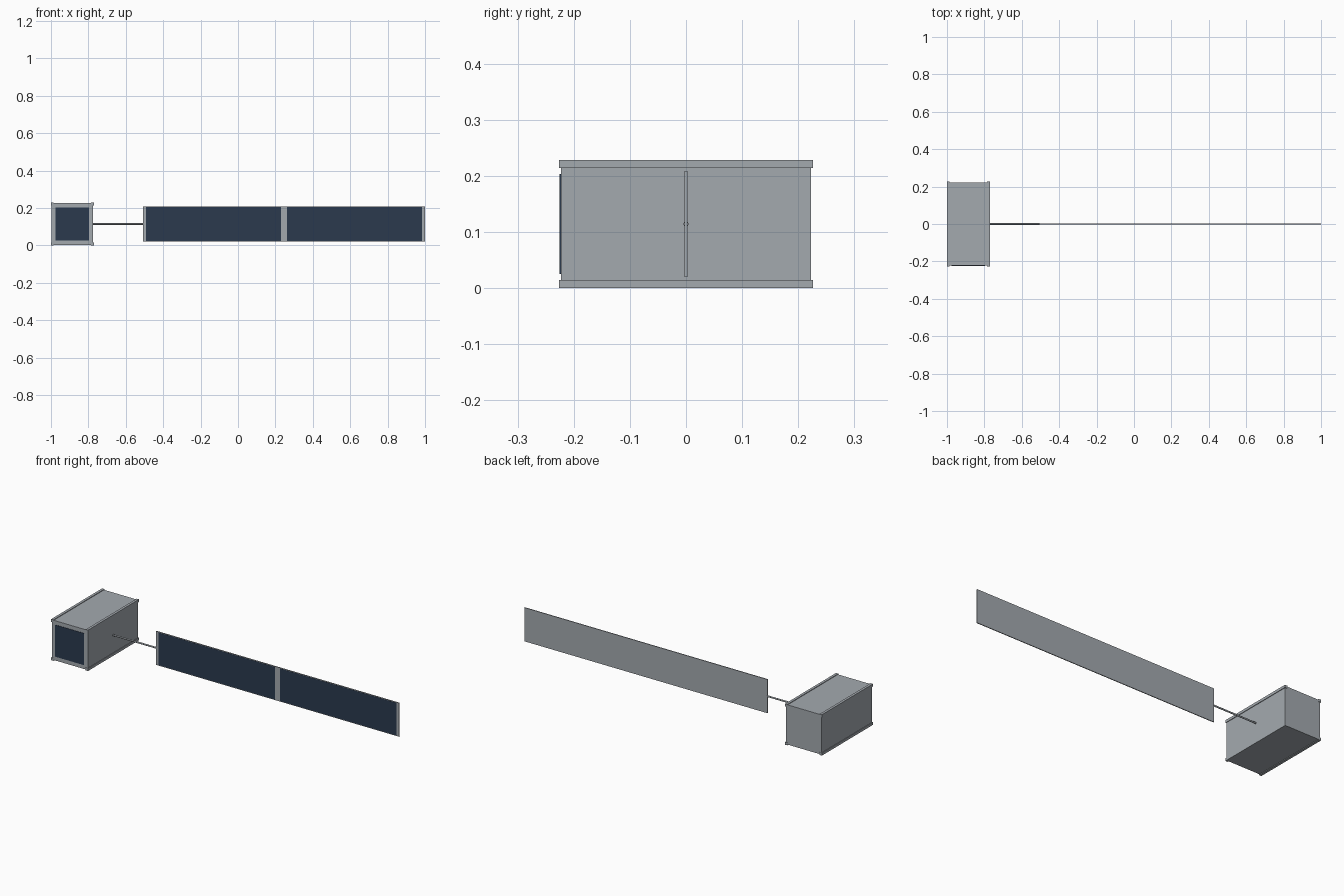
import bpy
import math

cube = bpy.data.objects.get("Cube")
if cube:
    bpy.data.objects.remove(cube, do_unlink=True)


def material(name, rgb):
    mat = bpy.data.materials.new(name)
    mat.use_nodes = True
    color = (*rgb, 1.0)
    mat.diffuse_color = color
    mat.node_tree.nodes["Principled BSDF"].inputs["Base Color"].default_value = color
    return mat


def box(name, center, size, mat):
    bpy.ops.mesh.primitive_cube_add(size=1, location=center)
    obj = bpy.context.object
    obj.name = name
    obj.scale = size
    bpy.ops.object.transform_apply(location=False, rotation=False, scale=True)
    obj.data.materials.append(mat)
    return obj


metal = material("grey metal", (0.37, 0.40, 0.43))
solar = material("dark blue solar cell", (0.024, 0.042, 0.076))

MID_Z = 0.1145
BODY_X = -0.8855
BODY_W = 0.2225
BODY_L = 0.446
RAIL = 0.0145

# Body with a dark plate on its front end
box("body", (BODY_X, 0, MID_Z), (BODY_W, BODY_L, BODY_W), metal)
box("front_solar_plate", (BODY_X, -BODY_L / 2, MID_Z), (0.178, 0.004, 0.178), solar)

# Long rails along the four body edges
rail_offset = MID_Z - RAIL / 2
for side, sx in (("right", -1), ("left", 1)):
    for level, sz in (("lower", -1), ("upper", 1)):
        box(f"{level}_{side}_rail",
            (BODY_X + sx * rail_offset, 0, MID_Z + sz * rail_offset),
            (RAIL, 0.452, RAIL), metal)

# Thin boom from the body side to the panel
boom_start, boom_end = BODY_X + BODY_W / 2 - 0.005, -0.505
bpy.ops.mesh.primitive_cylinder_add(
    vertices=16, radius=0.0045, depth=boom_end - boom_start,
    location=((boom_start + boom_end) / 2, 0, MID_Z),
    rotation=(0, math.pi / 2, 0))
boom = bpy.context.object
boom.name = "boom"
boom.data.materials.append(metal)
bpy.ops.object.shade_smooth_by_angle()

# Long flat panel with two cell plates on its front
PANEL_X = 0.2465
box("panel", (PANEL_X, 0, MID_Z), (1.507, 0.0046, 0.189), metal)
for side, sx in (("right", -1), ("left", 1)):
    box(f"{side}_cell_plate", (PANEL_X + sx * 0.377, -0.002, MID_Z),
        (0.721, 0.002, 0.182), solar)
